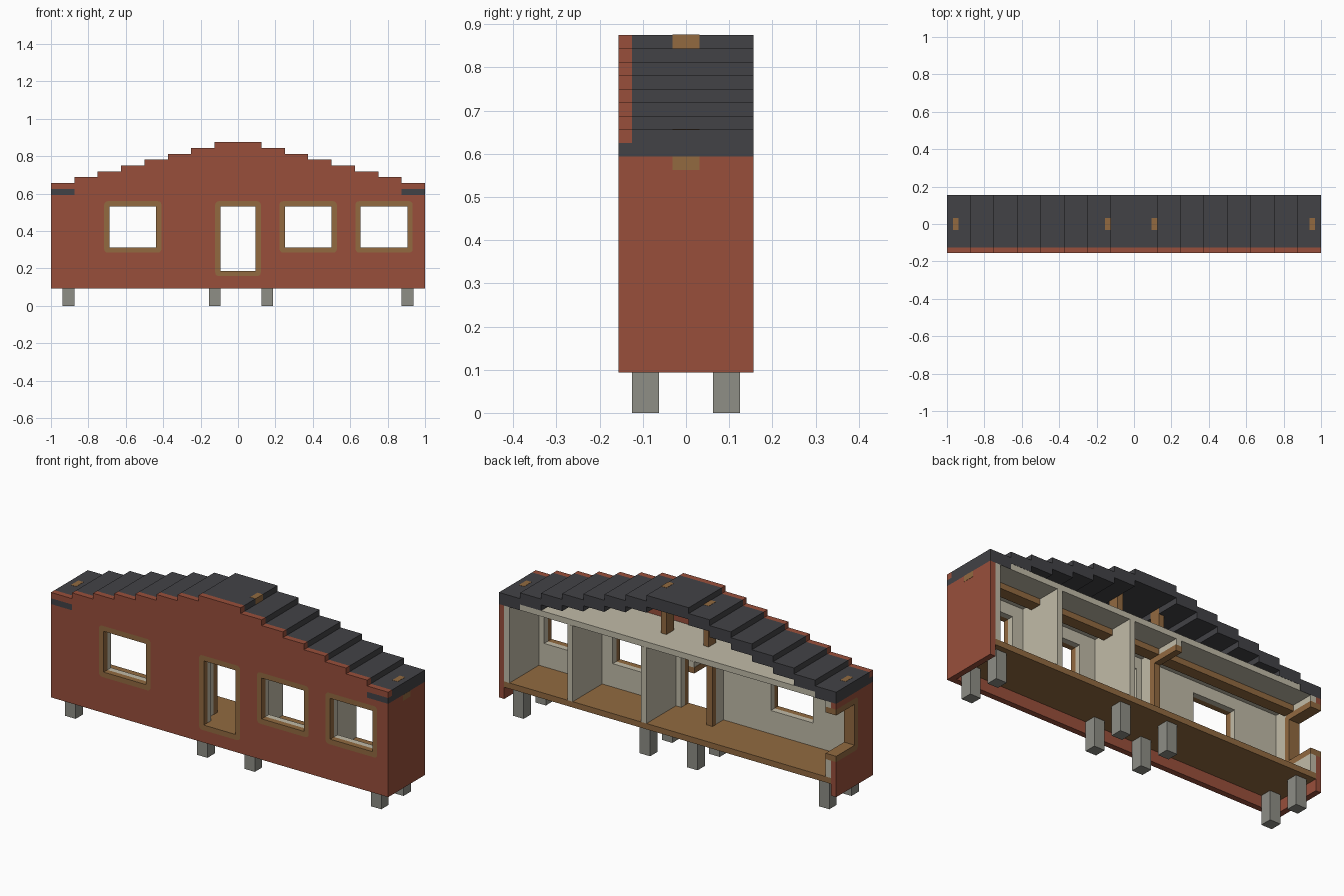
import bpy, math

cube = bpy.data.objects.get("Cube")
if cube:
    bpy.data.objects.remove(cube, do_unlink=True)


def material(name, rgb):
    lin = [((c / 255 + 0.055) / 1.055) ** 2.4 for c in rgb] + [1.0]
    m = bpy.data.materials.new(name)
    m.use_nodes = True
    m.diffuse_color = lin
    bsdf = m.node_tree.nodes["Principled BSDF"]
    bsdf.inputs["Base Color"].default_value = lin
    bsdf.inputs["Roughness"].default_value = 0.9
    return m


RED = material("brick red", (153, 79, 59))
DARK = material("dark roofing", (66, 66, 70))
WOOD = material("brown wood", (146, 106, 64))
CREAM = material("cream plaster", (193, 187, 168))
GREY = material("grey stone", (142, 142, 134))

U = 0.03125                      # building module
BACK, FRONT = 0.156, -0.156
INNER = FRONT + U                # back of the outer front wall
LINING = FRONT + 2 * U           # back of the inner lining
FLOOR, EAVE, BASE = 6 * U, 19 * U, 3 * U


def add(name, mesh, mat):
    mesh.materials.clear()
    mesh.materials.append(mat)
    ob = bpy.data.objects.new(name, mesh)
    bpy.context.collection.objects.link(ob)
    return ob


def box(name, x, y, z, mat):
    v = [(a, b, c) for a in x for b in y for c in z]
    f = [(0, 1, 3, 2), (4, 6, 7, 5), (0, 4, 5, 1), (2, 3, 7, 6), (0, 2, 6, 4), (1, 5, 7, 3)]
    mesh = bpy.data.meshes.new(name)
    mesh.from_pydata(v, [], f)
    return add(name, mesh, mat)


def panel(name, loops, span, mat, axis="y"):
    """Extrude flat outlines (the first is the border, the rest holes) along one axis."""
    cu = bpy.data.curves.new(name, "CURVE")
    cu.dimensions = "2D"
    cu.fill_mode = "BOTH"
    cu.extrude = (span[1] - span[0]) / 2
    for loop in loops:
        s = cu.splines.new("POLY")
        s.points.add(len(loop) - 1)
        for p, (a, b) in zip(s.points, loop):
            p.co = (a, b, 0, 1)
        s.use_cyclic_u = True
    tmp = bpy.data.objects.new(name, cu)
    mesh = bpy.data.meshes.new_from_object(tmp)
    bpy.data.objects.remove(tmp)
    bpy.data.curves.remove(cu)
    mid = sum(span) / 2
    for v in mesh.vertices:
        a, b, c = v.co
        v.co = (a, mid - c, b) if axis == "y" else (mid + c, a, b)
    return add(name, mesh, mat)


def rect(x0, x1, z0, z1, r=0.0):
    """Rectangle outline with optional rounded corners."""
    if r == 0:
        return [(x0, z0), (x1, z0), (x1, z1), (x0, z1)]
    pts = []
    for i, (cx, cz) in enumerate([(x1 - r, z1 - r), (x0 + r, z1 - r), (x0 + r, z0 + r), (x1 - r, z0 + r)]):
        for k in range(4):
            t = math.radians(90 * i + 30 * k)
            pts.append((cx + r * math.cos(t), cz + r * math.sin(t)))
    return pts


def grow(o, d):
    return (o[0] - d, o[1] + d, o[2] - d, o[3] + d)


# Openings in the front: x0, x1, z0, z1
windows = [(x, x + 8 * U, 10 * U, 17 * U) for x in (-22 * U, 8 * U, 21 * U)]
door = (-3 * U, 3 * U, FLOOR, 17 * U)

# Stepped roof: inner x, outer x, top z for one half
steps = [(0.125 * k, 0.125 * (k + 1), 0.875 - U * k) for k in range(8)]

# Outer front wall with stepped gable
half = [(x, z) for x0, x1, z in steps for x in (x0, x1)][1:]
half += [(1, 20 * U), (0.875, 20 * U), (0.875, EAVE), (1, EAVE), (1, BASE)]
border = half + [(-x, z) for x, z in reversed(half)]
holes = [rect(*grow(o, 0.028), r=0.018) for o in windows + [door]]
panel("front_wall", [border] + holes, (FRONT, INNER), RED)

# Wooden frames set flush in the wall
for i, o in enumerate(windows + [door]):
    name = "door_frame" if o is door else f"window_frame_{i + 1}"
    panel(name, [rect(*grow(o, 0.028), r=0.018), rect(*o)], (FRONT, INNER), WOOD)

# Inner plaster lining, notched for the door
lining = [(-0.969, FLOOR), (door[0], FLOOR), (door[0], door[3]), (door[1], door[3]),
          (door[1], FLOOR), (0.969, FLOOR), (0.969, EAVE), (-0.969, EAVE)]
panel("front_lining", [lining] + [rect(*o) for o in windows], (INNER, LINING), CREAM)

# Closed right-hand end
box("left_end_wall", (1 - U, 1), (INNER, BACK), (BASE, EAVE), RED)
box("left_end_lining", (1 - 2 * U, 1 - U), (LINING, BACK), (FLOOR, EAVE), CREAM)

# Open end with a window reaching the back edge
lo, hi, edge, c = 9 * U, 18 * U, -0.03, 0.014


def notched(y0, z0):
    return [(y0, z0), (BACK, z0), (BACK, lo), (edge + c, lo), (edge, lo + c),
            (edge, hi - c), (edge + c, hi), (BACK, hi), (BACK, EAVE), (y0, EAVE)]


panel("right_end_wall", [notched(INNER, BASE)], (-1, -1 + U), RED, "x")
panel("right_end_lining", [notched(LINING, FLOOR)], (-1 + U, -1 + 2 * U), CREAM, "x")
end_frame = [(BACK, lo), (BACK, lo + U), (0, lo + U), (0, hi - U), (BACK, hi - U), (BACK, hi),
             (edge + c, hi), (edge, hi - c), (edge, lo + c), (edge + c, lo)]
panel("end_window_frame", [end_frame], (-1, -1 + 2 * U), WOOD, "x")

# Floor and ceiling
box("floor", (-1 + U, 1 - U), (INNER, BACK), (5 * U, FLOOR), WOOD)
box("ceiling", (-1 + U, 1 - U), (INNER, BACK - 0.001), (EAVE, 20 * U), CREAM)

# Partitions
box("partition_1", (18 * U, 19 * U), (LINING, BACK), (FLOOR, EAVE), CREAM)
box("partition_2", (4 * U, 5 * U), (LINING, BACK), (FLOOR, EAVE), CREAM)
doorway = [(LINING, FLOOR), (edge, FLOOR), (edge, hi), (BACK, hi), (BACK, EAVE), (LINING, EAVE)]
panel("partition_3", [doorway], (-5 * U, -4 * U), CREAM, "x")
frame = [(edge, FLOOR), (0, FLOOR), (0, hi - U), (BACK, hi - U), (BACK, hi), (edge, hi)]
panel("inner_door_frame", [frame], (-5 * U - 0.002, -4 * U + 0.002), WOOD, "x")

# Ridge beam and roof posts
box("ceiling_beam", (-0.999, 1.001), (-U, U), (18 * U, EAVE), WOOD)
for name, x0, x1, top in (("post_outer_right", -31 * U, -30 * U, 21 * U),
                          ("post_inner_right", -5 * U, -4 * U, 27 * U),
                          ("post_inner_left", 3 * U, 4 * U + 0.001, 28 * U),
                          ("post_outer_left", 30 * U, 31 * U, 21 * U)):
    box(name, (x0, x1), (-U, U), (EAVE, top + 0.001), WOOD)

# Roof slabs and the eave tips showing in the front wall
box("roof_ridge", (-0.125, 0.125), (INNER, BACK), (0.8125, 0.875), DARK)
for side, label in ((1, "left"), (-1, "right")):
    for i, (x0, x1, z) in enumerate(steps[1:]):
        box(f"roof_{label}_{i + 1}", sorted((side * x0, side * x1)),
            (INNER, BACK), (z - 2 * U, z), DARK)
    box(f"eave_tip_{label}", sorted((side * 0.875, side)), (FRONT, INNER), (EAVE, 20 * U), DARK)

# Foundation piers
for i, x in enumerate((-30 * U, -5 * U, 4 * U, 28 * U)):
    for label, y in (("front", -4 * U), ("back", 2 * U)):
        box(f"pier_{label}_{i + 1}", (x, x + 2 * U), (y, y + 2 * U), (0, 5 * U), GREY)

# Consistent outward normals
import bmesh
for ob in bpy.context.collection.objects:
    if ob.type == "MESH":
        bm = bmesh.new()
        bm.from_mesh(ob.data)
        bmesh.ops.remove_doubles(bm, verts=bm.verts, dist=1e-5)
        bmesh.ops.recalc_face_normals(bm, faces=bm.faces)
        for f in bm.faces:
            f.smooth = False
        bm.to_mesh(ob.data)
        bm.free()
